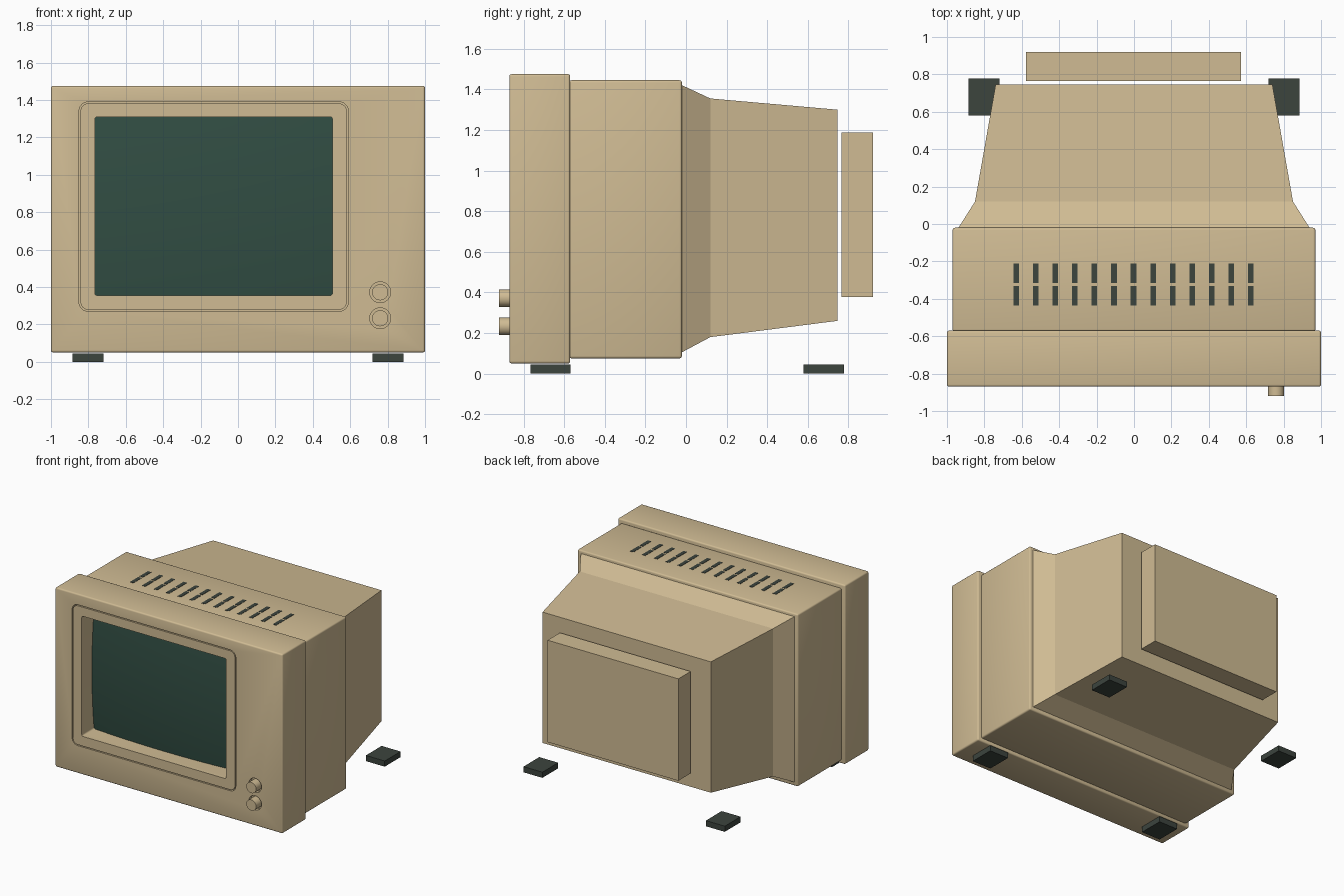
import bpy, bmesh, math

if "Cube" in bpy.data.objects:
    bpy.data.objects.remove(bpy.data.objects["Cube"])


def material(name, r, g, b):
    m = bpy.data.materials.new(name)
    m.diffuse_color = (r, g, b, 1)
    m.use_nodes = True
    m.node_tree.nodes["Principled BSDF"].inputs["Base Color"].default_value = m.diffuse_color
    return m


TAN = material("beige plastic", 0.63, 0.50, 0.295)
DARK = material("dark rubber", 0.045, 0.058, 0.048)
GLASS = material("green glass", 0.031, 0.075, 0.056)


def add(name, bm, mat):
    bmesh.ops.recalc_face_normals(bm, faces=bm.faces)
    me = bpy.data.meshes.new(name)
    bm.to_mesh(me)
    bm.free()
    me.materials.append(mat)
    ob = bpy.data.objects.new(name, me)
    bpy.context.collection.objects.link(ob)
    return ob


def box(name, lo, hi, mat, bevel=0.0):
    bm = bmesh.new()
    bmesh.ops.create_cube(bm, size=1)
    for v in bm.verts:
        v.co = [(lo[i] + hi[i]) / 2 + v.co[i] * (hi[i] - lo[i]) for i in range(3)]
    if bevel:
        bmesh.ops.bevel(bm, geom=bm.edges[:], offset=bevel, segments=3,
                        profile=0.5, affect='EDGES')
    return add(name, bm, mat)


def loft(name, rings, mat):
    """Skin closed rings of equal length and cap both ends."""
    bm = bmesh.new()
    vs = [[bm.verts.new(p) for p in ring] for ring in rings]
    n = len(vs[0])
    for a, b in zip(vs, vs[1:]):
        for i in range(n):
            j = (i + 1) % n
            bm.faces.new((a[i], a[j], b[j], b[i]))
    bm.faces.new(vs[0])
    bm.faces.new(vs[-1])
    return add(name, bm, mat)


def rounded_prism(name, x0, x1, z0, z1, r, y0, y1, mat, steps=6):
    """Rounded rectangle in the front plane, extruded from y0 to y1."""
    pts = []
    corners = [(x1 - r, z1 - r), (x0 + r, z1 - r), (x0 + r, z0 + r), (x1 - r, z0 + r)]
    for k, (cx, cz) in enumerate(corners):
        for s in range(steps + 1):
            a = math.pi / 2 * (k + s / steps)
            pts.append((cx + r * math.cos(a), cz + r * math.sin(a)))
    return loft(name, [[(x, y, z) for x, z in pts] for y in (y0, y1)], mat)


def disc(name, cx, cz, r, y0, y1, mat, n=32):
    rings = [[(cx + r * math.cos(2 * math.pi * i / n), y,
               cz + r * math.sin(2 * math.pi * i / n)) for i in range(n)]
             for y in (y0, y1)]
    return loft(name, rings, mat)


def cut(ob, cutter):
    mod = ob.modifiers.new("cut", 'BOOLEAN')
    mod.operation = 'DIFFERENCE'
    mod.solver = 'EXACT'
    mod.object = cutter
    bpy.context.view_layer.objects.active = ob
    bpy.ops.object.modifier_apply(modifier=mod.name)


def smooth(ob, angle=35):
    bpy.ops.object.select_all(action='DESELECT')
    ob.select_set(True)
    bpy.context.view_layer.objects.active = ob
    bpy.ops.object.shade_smooth_by_angle(angle=math.radians(angle))


# front housing with a shallow groove around the screen frame
FRONT = -0.87
housing = box("front_housing", (-1, FRONT, 0.05), (1, -0.57, 1.475), TAN, 0.012)
frame = rounded_prism("screen_frame", -0.842, 0.582, 0.278, 1.382, 0.043,
                      FRONT, FRONT + 0.03, TAN)
pocket = rounded_prism("groove_cutter", -0.85, 0.59, 0.27, 1.39, 0.05,
                       FRONT - 0.1, FRONT + 0.03, TAN)
opening = rounded_prism("opening_cutter", -0.765, 0.505, 0.355, 1.31, 0.012,
                        FRONT - 0.1, -0.66, TAN, 3)
cut(housing, pocket)
cut(housing, opening)
cut(frame, opening)
cutters = [pocket, opening]

# two control knobs in round recesses
for label, z in (("upper", 0.372), ("lower", 0.233)):
    hole = disc("knob_cutter", 0.76, z, 0.056, FRONT - 0.1, FRONT + 0.03, TAN)
    cut(housing, hole)
    cutters.append(hole)
    smooth(disc(label + "_knob", 0.76, z, 0.043, -0.92, FRONT + 0.03, TAN))
for c in cutters:
    bpy.data.objects.remove(c)

# bulging screen glass
bm = bmesh.new()
bmesh.ops.create_grid(bm, x_segments=24, y_segments=20, size=1)
for v in bm.verts:
    u, w = v.co.x, v.co.y
    v.co = (-0.13 + 0.635 * u, -0.715 - 0.055 * (1 - (u * u + w * w) / 2),
            0.8325 + 0.4775 * w)
glass = add("screen_glass", bm, GLASS)
if glass.data.polygons[0].normal.y > 0:
    glass.data.flip_normals()
smooth(glass)

# middle body
body = box("middle_body", (-0.97, -0.575, 0.075), (0.97, -0.02, 1.445), TAN, 0.012)
for ob in (housing, body):
    smooth(ob, 40)

# tapered rear shell: y, half width, bottom, top
sections = [(-0.03, 0.945, 0.1, 1.425), (0.12, 0.85, 0.18, 1.355),
            (0.745, 0.74, 0.26, 1.30)]
loft("rear_shell", [[(-w, y, b), (w, y, b), (w, y, t), (-w, y, t)]
                    for y, w, b, t in sections], TAN)

# back panel
box("back_panel", (-0.577, 0.765, 0.378), (0.573, 0.92, 1.188), TAN)

# two rows of top vents
for row, y in enumerate((-0.263, -0.383)):
    for i in range(13):
        x = -0.63 + i * 0.1046
        box(f"vent_{row}_{i}", (x - 0.015, y - 0.052, 1.44),
            (x + 0.015, y + 0.052, 1.447), DARK)

# four feet
for side in (-1, 1):
    for label, y in (("front", -0.667), ("rear", 0.678)):
        x = side * 0.802
        box(f"{label}_foot", (x - 0.083, y - 0.099, 0), (x + 0.083, y + 0.099, 0.045), DARK)
box_top = None
